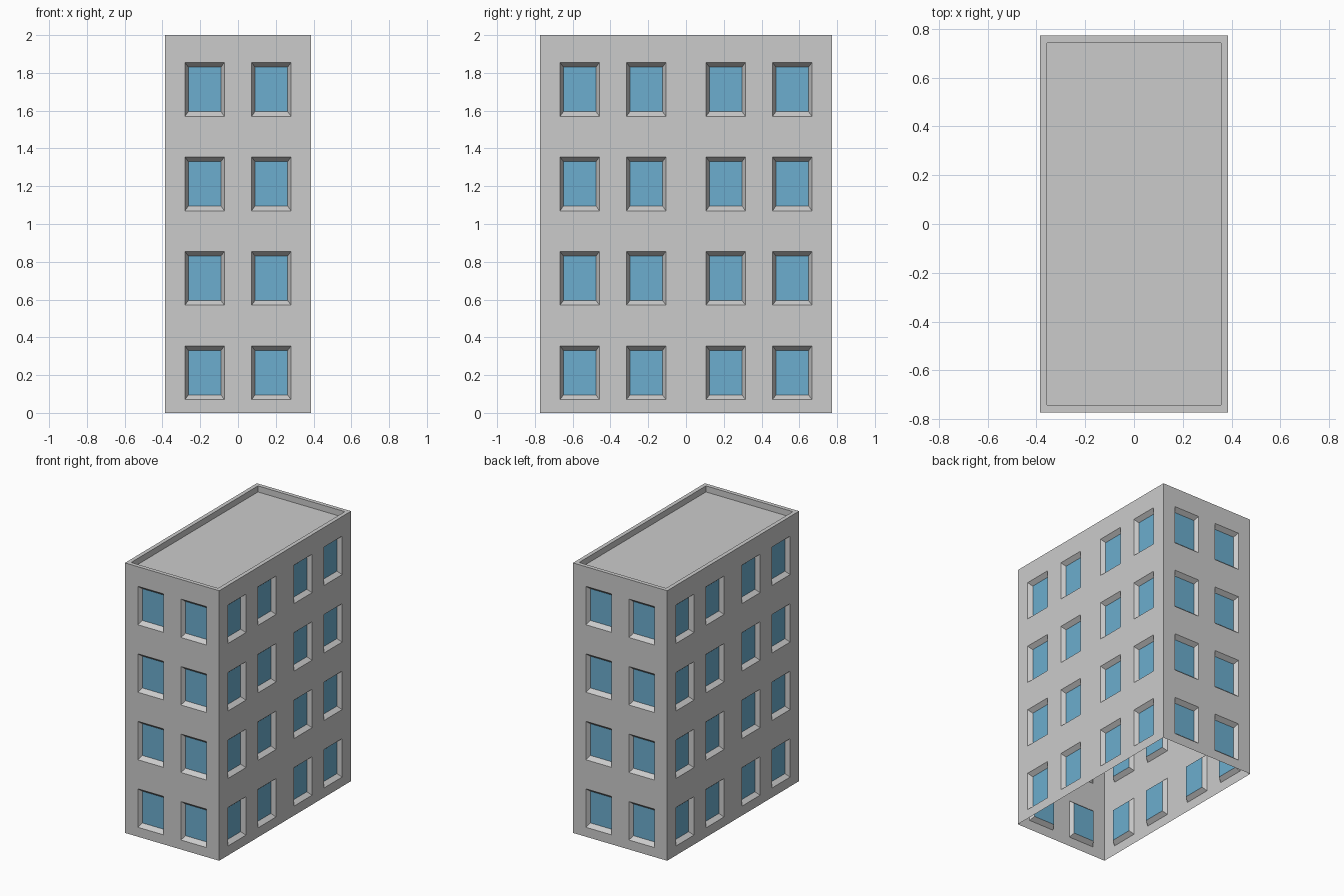
import bpy, bmesh, math
from mathutils import Matrix, Vector

if "Cube" in bpy.data.objects:
    bpy.data.objects.remove(bpy.data.objects["Cube"])

HX, HY, H = 0.386, 0.772, 2.0          # half width, half depth, height
FLOORS, STOREY = 4, 0.5
SILL, HEAD = 0.07, 0.355               # window opening within a storey
RECESS, TAPER = 0.03, 0.825            # depth of reveal, pane size ratio
RIM, WELL = 0.03, 0.045                # parapet thickness and roof drop

glass = bpy.data.materials.new("window_glass")
glass.diffuse_color = (0.15, 0.42, 0.62, 1)
glass.use_nodes = True
glass.node_tree.nodes["Principled BSDF"].inputs["Base Color"].default_value = glass.diffuse_color
stone = bpy.data.materials.new("wall_grey")
stone.diffuse_color = (0.8, 0.8, 0.8, 1)
stone.use_nodes = True
stone.node_tree.nodes["Principled BSDF"].inputs["Base Color"].default_value = stone.diffuse_color


def finish(bm, name):
    mesh = bpy.data.meshes.new(name)
    bm.to_mesh(mesh)
    bm.free()
    mesh.materials.append(stone)
    mesh.materials.append(glass)
    obj = bpy.data.objects.new(name, mesh)
    bpy.context.collection.objects.link(obj)
    return obj


def push(bm, face, offset, scale=1.0):
    """Extrude one face, move it by offset and shrink it about its centre."""
    new = bmesh.ops.extrude_discrete_faces(bm, faces=[face])["faces"][0]
    centre = new.calc_center_median()
    for v in new.verts:
        v.co = centre + (v.co - centre) * scale + Vector(offset)
    return new


def wall(name, half, dist, turn, openings):
    """Thin wall facing -y with a grid of tapered window recesses, then turned."""
    us = [-half] + [s for o in openings for s in o] + [half]
    zs = [0] + [i * STOREY + z for i in range(FLOORS) for z in (SILL, HEAD)] + [H]
    bm = bmesh.new()
    grid = [[bm.verts.new((u, -dist, z)) for u in us] for z in zs]
    windows = []
    for j in range(len(zs) - 1):
        for i in range(len(us) - 1):
            f = bm.faces.new((grid[j][i], grid[j][i + 1],
                              grid[j + 1][i + 1], grid[j + 1][i]))
            if i % 2 and j % 2:
                windows.append(f)
    bm.normal_update()
    for f in windows:
        push(bm, f, (0, RECESS, 0), TAPER).material_index = 1
    bm.transform(Matrix.Rotation(math.radians(turn), 4, "Z"))
    finish(bm, name)


# Four walls
narrow = [(-0.281, -0.072), (0.072, 0.281)]
wide = [(-0.667, -0.458), (-0.315, -0.106), (0.106, 0.315), (0.458, 0.667)]
wall("front_wall", HX, HY, 0, narrow)
wall("right_wall", HY, HX, 90, wide)
wall("back_wall", HX, HY, 180, narrow)
wall("left_wall", HY, HX, 270, wide)

# Sunken roof with parapet rim
bm = bmesh.new()
top = bm.faces.new([bm.verts.new((x * HX, y * HY, H))
                    for x, y in ((-1, -1), (1, -1), (1, 1), (-1, 1))])
bm.normal_update()
bmesh.ops.inset_individual(bm, faces=[top], thickness=RIM, use_even_offset=True)
push(bm, top, (0, 0, -WELL))
finish(bm, "roof_and_parapet")
